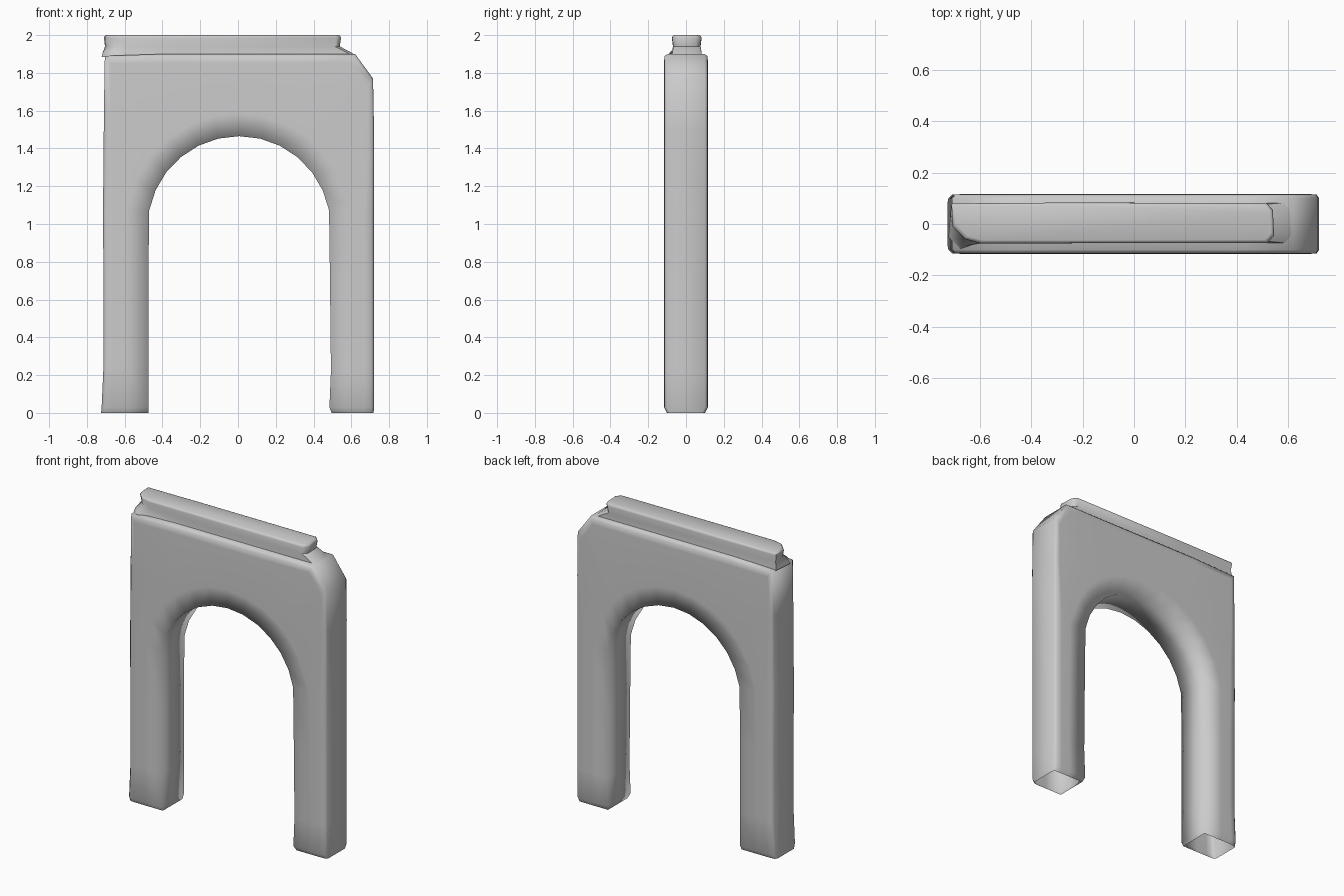
import bpy, bmesh, math
from mathutils import Vector

cube = bpy.data.objects.get("Cube")
if cube:
    bpy.data.objects.remove(cube, do_unlink=True)

stone = bpy.data.materials.new("pale_grey_stone")
stone.use_nodes = True
GREY = (0.6, 0.6, 0.6, 1)
stone.diffuse_color = GREY
stone.node_tree.nodes["Principled BSDF"].inputs["Base Color"].default_value = GREY

HALF = 0.116  # half depth of the wall


def loft(name, rings, cap_last, angle):
    """Join closed rings of points into one smooth skin."""
    bm = bmesh.new()
    loops = [[bm.verts.new(p) for p in ring] for ring in rings]
    for a, b in zip(loops, loops[1:]):
        for i in range(len(a)):
            j = (i + 1) % len(a)
            bm.faces.new((a[i], a[j], b[j], b[i]))
    if cap_last:
        bm.faces.new(loops[-1])
    bmesh.ops.recalc_face_normals(bm, faces=bm.faces)
    mesh = bpy.data.meshes.new(name)
    bm.to_mesh(mesh)
    bm.free()
    mesh.materials.append(stone)
    obj = bpy.data.objects.new(name, mesh)
    bpy.context.collection.objects.link(obj)
    bpy.ops.object.select_all(action="DESELECT")
    obj.select_set(True)
    bpy.context.view_layer.objects.active = obj
    bpy.ops.object.shade_smooth_by_angle(angle=math.radians(angle))
    return obj


def section(inner, outer, depth=HALF):
    """Cross-section of the arch: crisp opening edge, worn outer edge."""
    p, q = Vector((inner[0], 0, inner[1])), Vector((outer[0], 0, outer[1]))
    t = (q - p).normalized()
    half = [(p, depth), (p + t * 0.12, depth), (q - t * 0.05, depth),
            (q - t * 0.014, depth - 0.002), (q, depth - 0.016)]
    front = [v + Vector((0, -d, 0)) for v, d in half]
    back = [v + Vector((0, d, 0)) for v, d in reversed(half)]
    return front + back


# Arch body: up one leg, around the opening, down the other (feet are open)
outline = [(-.715, 1.07), (-.712, 1.3), (-.71, 1.6), (-.705, 1.89), (-.4, 1.9),
           (-.2, 1.9), (0, 1.9), (.2, 1.9), (.42, 1.9), (.62, 1.9),
           (.715, 1.77), (.72, 1.5), (.72, 1.07)]
rings = [section((-.475, 0), (-.725, 0), HALF - 0.015),
         section((-.475, .03), (-.722, .03)),
         section((-.475, .25), (-.712, .25)),
         section((-.475, .7), (-.712, .7))]
for i, outer in enumerate(outline):
    a = math.radians(169 - 158 * i / (len(outline) - 1))
    rings.append(section((.006 + .485 * math.cos(a), .98 + .485 * math.sin(a)), outer))
rings += [section((.487, .7), (.72, .7)),
          section((.492, .22), (.72, .22)),
          section((.484, .03), (.72, .03)),
          section((.496, 0), (.718, 0), HALF - 0.015)]
loft("arch_body", rings, False, 180)

# Top ridge: a worn tongue along the top, flaring into the body at its ends
plan = [(-.71, .08), (-.3, .083), (.515, .082), (.54, .055), (.545, -.045),
        (.52, -.073), (-.3, -.075), (-.6, -.075), (-.66, -.058), (-.705, -.01)]


def ridge_ring(z, inset=0, flare=0):
    ring = []
    for x, y in plan:
        if x > .5:
            x += flare
        elif x < -.65 and y < 0:
            x, y = x - flare * 0.2, y - flare * 0.5
        ring.append((x - math.copysign(inset, x), y - math.copysign(inset, y), z))
    return ring


loft("top_ridge", [ridge_ring(1.885, 0, .085), ridge_ring(1.905, 0, .06),
                   ridge_ring(1.94, .006, 0), ridge_ring(1.985),
                   ridge_ring(1.996, .004), ridge_ring(2, .012)], True, 50)
